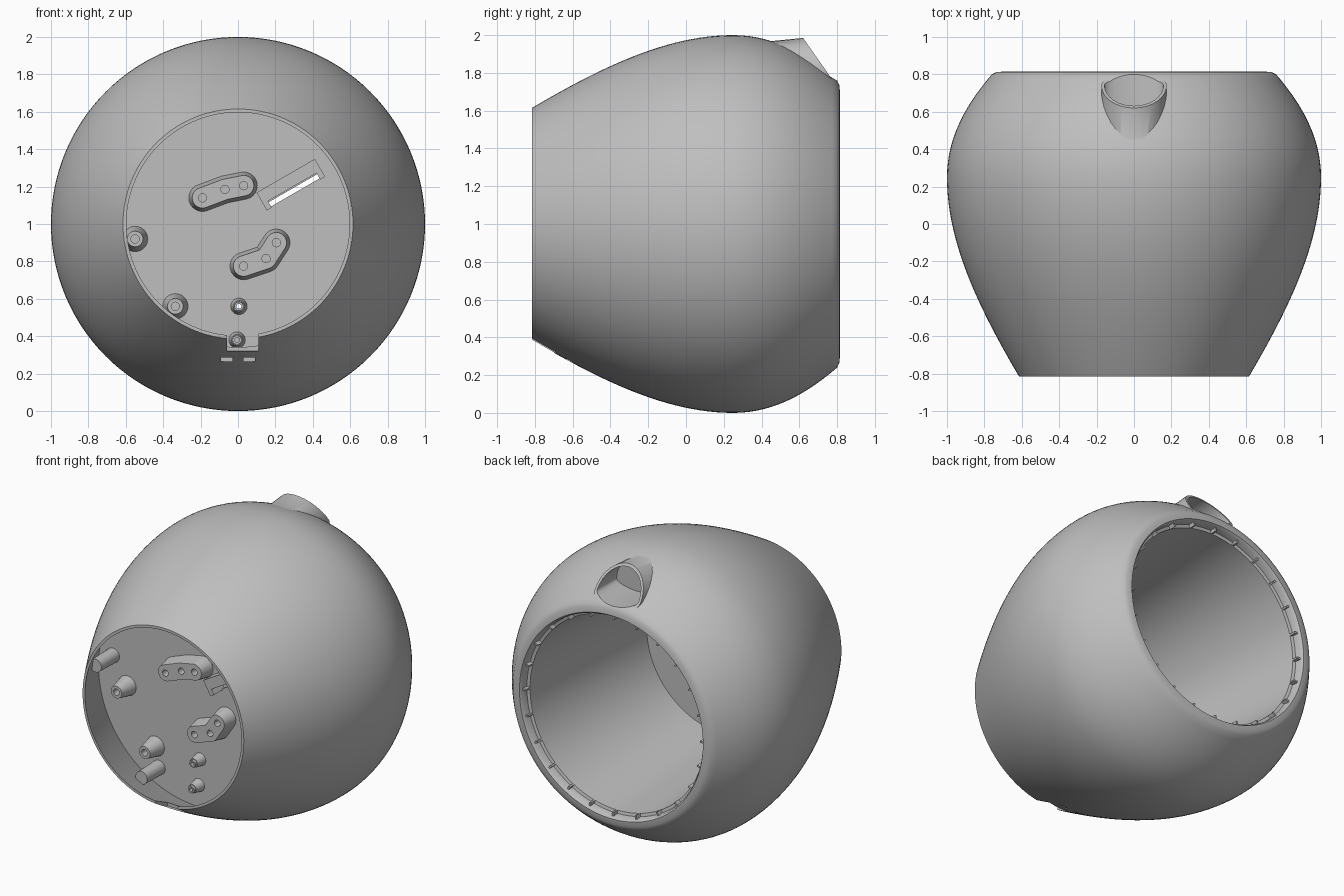
import bpy, bmesh, math
from mathutils import Vector, Matrix

cube = bpy.data.objects.get("Cube")
if cube:
    bpy.data.objects.remove(cube, do_unlink=True)

grey = bpy.data.materials.new("plain grey")
grey.use_nodes = True
tone = (0.52, 0.52, 0.52, 1)
grey.diffuse_color = tone
grey.node_tree.nodes["Principled BSDF"].inputs["Base Color"].default_value = tone

FLOOR = -0.42   # front side of the dividing wall


def finish(bm, name):
    bmesh.ops.recalc_face_normals(bm, faces=bm.faces)
    mesh = bpy.data.meshes.new(name)
    bm.to_mesh(mesh)
    bm.free()
    ob = bpy.data.objects.new(name, mesh)
    bpy.context.collection.objects.link(ob)
    mesh.materials.append(grey)
    return ob


def smooth(ob, angle=30):
    bpy.ops.object.select_all(action='DESELECT')
    ob.select_set(True)
    bpy.context.view_layer.objects.active = ob
    bpy.ops.object.shade_smooth_by_angle(angle=math.radians(angle))


def boolean(ob, other, operation='DIFFERENCE'):
    other.hide_render = True
    mod = ob.modifiers.new("cut", 'BOOLEAN')
    mod.operation = operation
    mod.solver = 'EXACT'
    mod.object = other
    bpy.context.view_layer.objects.active = ob
    bpy.ops.object.modifier_apply(modifier=mod.name)
    bpy.data.objects.remove(other, do_unlink=True)


def bezier(a, b, c, d, n=16):
    a, b, c, d = map(Vector, (a, b, c, d))
    return [a*(1-t)**3 + 3*b*t*(1-t)**2 + 3*c*t*t*(1-t) + d*t**3
            for t in (i / n for i in range(n + 1))]


def box(name, centre, size, angle=0):
    """Box turned about the y axis."""
    bm = bmesh.new()
    m = (Matrix.Translation(centre) @ Matrix.Rotation(-angle, 4, 'Y')
         @ Matrix.Diagonal((*size, 1)))
    bmesh.ops.create_cube(bm, size=1, matrix=m)
    return finish(bm, name)


def peg(name, x, z, y0, y1, r0, r1):
    """Round or tapered peg along y."""
    return hull(name, [(x, z)], y0, y1, r0, r1)


def hull(name, spots, y0, y1, r0, r1, n=24):
    """Tapered capsule around one or two spots."""
    bm = bmesh.new()
    for x, z in spots:
        for y, r in ((y0, r0), (y1, r1)):
            for i in range(n):
                a = math.tau * i / n
                bm.verts.new((x + r*math.cos(a), y, z + r*math.sin(a)))
    out = bmesh.ops.convex_hull(bm, input=bm.verts)
    inner = [v for v in out["geom_interior"] if isinstance(v, bmesh.types.BMVert)]
    bmesh.ops.delete(bm, geom=inner, context='VERTS')
    bmesh.ops.dissolve_limit(bm, angle_limit=0.01, verts=bm.verts, edges=bm.edges)
    return finish(bm, name)


def prism(name, half_width, top, bottom, zc, y0, y1, slant=0, drop=0, n=32):
    """Oval prism along y; slant leans the back end, drop lowers the front end."""
    bm = bmesh.new()
    rings = []
    for end in (0, 1):
        ring = []
        for i in range(n):
            a = math.tau * i / n
            h = math.sin(a) * (top if math.sin(a) > 0 else bottom)
            y = y1 + slant * (top - h) if end else y0
            ring.append(bm.verts.new((half_width*math.cos(a), y, zc + h - drop*(1-end))))
        rings.append(ring)
        bm.faces.new(ring)
    for i in range(n):
        j = (i + 1) % n
        bm.faces.new((rings[0][i], rings[0][j], rings[1][j], rings[1][i]))
    return finish(bm, name)


# Main shell: revolved outer skin, rear bore, dividing wall and front chamber
outer = bezier((-.815, .615), (-.45, .83), (-.1, 1), (.25, 1), 24)
outer += bezier((.25, 1), (.48, 1), (.66, .88), (.8, .76))[1:]
outer += [Vector(p) for p in ((.812, .735), (.815, .7))]
inner = [(.80, .69), (.755, .685), (.75, .665), (FLOOR + .02, .58), (FLOOR + .02, 0),
         (FLOOR, 0), (FLOOR, .77), (-.6, .695), (-.815, .597)]
bm = bmesh.new()
ring = [bm.verts.new((r, y, 0)) for y, r in [tuple(p) for p in outer] + inner]
edges = [bm.edges.new((ring[i], ring[(i + 1) % len(ring)])) for i in range(len(ring))]
bmesh.ops.spin(bm, geom=ring + edges, axis=(0, 1, 0), cent=(0, 0, 0),
               steps=128, angle=math.tau, use_duplicate=False)
bmesh.ops.remove_doubles(bm, verts=bm.verts, dist=1e-4)
loose = [e for e in bm.edges if not e.link_faces]
bmesh.ops.delete(bm, geom=loose, context='EDGES')
bmesh.ops.translate(bm, verts=bm.verts, vec=(0, 0, 1))
shell = finish(bm, "shell")

# Hooded socket on the top rear
boolean(shell, prism("hood", .175, .175, .09, 1.81, .42, .62, .7, .02), 'UNION')
boolean(shell, prism("hood_pocket", .158, .158, .05, 1.81, .53, 1.0))

# Slots through the dividing wall, rim notch and small drain slots
tilt = math.radians(30)
boolean(shell, box("wall_slot", (.30, FLOOR, 1.18), (.30, .2, .026), tilt))
boolean(shell, peg("wall_hole", .005, .56, FLOOR - .1, FLOOR + .1, .013, .013))
boolean(shell, box("rim_notch", (.025, -.78, .37), (.17, .2, .1)))
for x in (-.06, .06):
    boolean(shell, box("drain_slot", (x, -.66, .275), (.06, .2, .02)))
smooth(shell)

# Ribs around the rear lip
bm = bmesh.new()
for i in range(24):
    m = (Matrix.Translation((0, 0, 1)) @ Matrix.Rotation(math.tau * i / 24, 4, 'Y')
         @ Matrix.Translation((.676, .773, 0)) @ Matrix.Diagonal((.026, .045, .012, 1)))
    bmesh.ops.create_cube(bm, size=1, matrix=m)
finish(bm, "lip_ribs")

# Bent brackets with three screw holes each
top = FLOOR - .1
brackets = {"upper_bracket": [(-.19, 1.14), (-.07, 1.185), (.03, 1.205)],
            "lower_bracket": [(.03, .775), (.15, .815), (.205, .9)]}
for name, spots in brackets.items():
    for a, b in zip(spots, spots[1:]):
        part = hull(name, [a, b], FLOOR + .01, top, .075, .055)
        for x, z in spots:
            boolean(part, peg("screw_hole", x, z, top - .05, top + .06, .022, .022))
        smooth(part)

# Screw bosses and small pins: x, z, tip depth, base radius, tip radius, hole radius
bosses = [("side_boss", -.55, .92, -.54, .07, .042, .022),
          ("low_boss", -.335, .56, -.54, .07, .042, .022),
          ("upper_pin", .005, .56, -.49, .046, .03, .013),
          ("lower_pin", -.005, .38, -.49, .046, .03, .013)]
for name, x, z, tip, r0, r1, hole in bosses:
    part = peg(name, x, z, FLOOR + .01, tip, r0, r1)
    boolean(part, peg("boss_hole", x, z, tip - .05, FLOOR + .05, hole, hole))
    smooth(part)
for x, z in ((.005, .56), (-.005, .38)):
    part = peg("pin_collar", x, z, -.48, -.505, .026, .024)
    boolean(part, peg("collar_hole", x, z, -.6, -.4, .013, .013))
    smooth(part)

# Wall posts tucked behind the front rim
for x, z in ((-.66, 1.10), (-.31, .42)):
    smooth(peg("wall_post", x, z, FLOOR + .01, -.61, .05, .045))

# Slanted guide bar above the wall slot, with end stops
across = Vector((-math.sin(tilt), 0, math.cos(tilt)))
along = Vector((math.cos(tilt), 0, math.sin(tilt)))
mid = Vector((.30, FLOOR - .045, 1.18))
box("guide_bar", mid + across * .055, (.36, .11, .07), tilt)
for side in (-1, 1):
    box("guide_stop", mid + across * .03 + along * side * .165, (.03, .11, .1), tilt)
